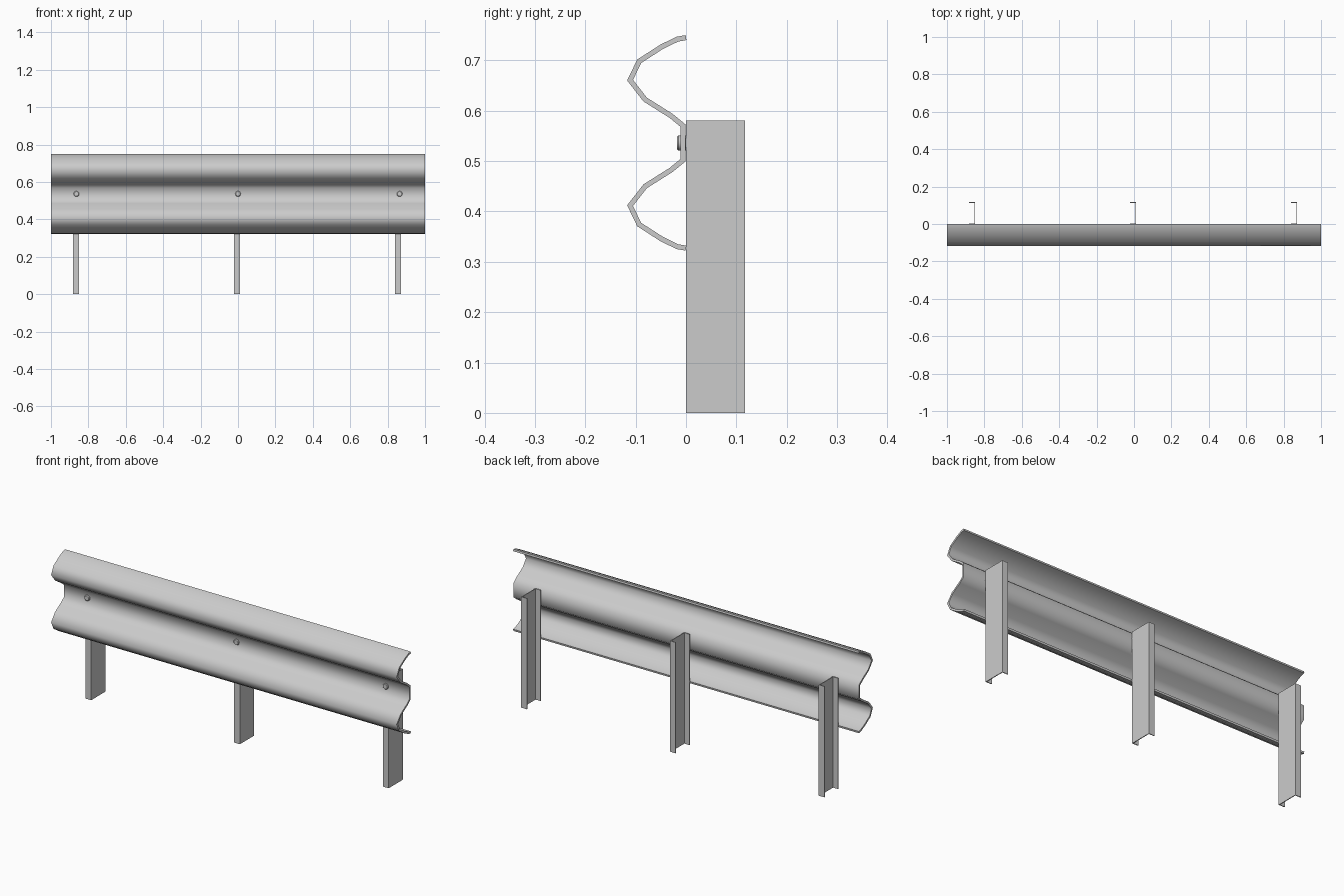
import bpy, bmesh, math

if "Cube" in bpy.data.objects:
    bpy.data.objects.remove(bpy.data.objects["Cube"])

MID_Z = 0.536       # height of the rail's centre line and bolts


def extrude_x(name, outline, x0, x1, closed):
    """Sweep a (y, z) line along x."""
    bm = bmesh.new()
    a = [bm.verts.new((x0, y, z)) for y, z in outline]
    b = [bm.verts.new((x1, y, z)) for y, z in outline]
    for i in range(len(outline) - (0 if closed else 1)):
        j = (i + 1) % len(outline)
        bm.faces.new((a[i], a[j], b[j], b[i]))
    return finish(name, bm)


def finish(name, bm):
    bmesh.ops.recalc_face_normals(bm, faces=bm.faces)
    mesh = bpy.data.meshes.new(name)
    bm.to_mesh(mesh)
    bm.free()
    obj = bpy.data.objects.new(name, mesh)
    bpy.context.collection.objects.link(obj)
    return obj


def smooth(obj, degrees):
    bpy.ops.object.select_all(action='DESELECT')
    obj.select_set(True)
    bpy.context.view_layer.objects.active = obj
    bpy.ops.object.shade_smooth_by_angle(angle=math.radians(degrees))


# Corrugated rail: upper half of the section, mirrored about its centre line
half = [(0.0, 0.745), (-0.017, 0.742), (-0.048, 0.727), (-0.093, 0.698),
        (-0.111, 0.6605), (-0.081, 0.622), (-0.03, 0.590), (-0.0055, 0.570)]
section = half + [(y, 2 * MID_Z - z) for y, z in reversed(half)]
rail = extrude_x("rail", section, -1, 1, False)
thick = rail.modifiers.new("thickness", 'SOLIDIFY')
thick.thickness = 0.010
thick.offset = 0
thick.use_even_offset = True
bpy.context.view_layer.objects.active = rail
bpy.ops.object.modifier_apply(modifier=thick.name)
smooth(rail, 75)


# Channel posts: web on the right, flanges pointing left
def post(name, right):
    w, d, t, h = 0.033, 0.117, 0.004, 0.58
    left = right - w
    pts = [(left, 0), (right, 0), (right, d), (left, d),
           (left, d - t), (right - t, d - t), (right - t, t), (left, t)]
    bm = bmesh.new()
    base = bm.faces.new([bm.verts.new((x, y, 0)) for x, y in pts])
    top = bmesh.ops.extrude_face_region(bm, geom=[base], use_keep_orig=True)
    bmesh.ops.translate(bm, vec=(0, 0, h),
                        verts=[v for v in top["geom"] if isinstance(v, bmesh.types.BMVert)])
    return finish(name, bm)


# Bolt heads: washer-like base with a slightly narrower cap
def bolt(name, x):
    rings = [(0.0, 0.015), (-0.015, 0.015), (-0.018, 0.012)]
    n = 16
    bm = bmesh.new()
    loops = [[bm.verts.new((x + r * math.cos(2 * math.pi * i / n), y,
                            MID_Z + r * math.sin(2 * math.pi * i / n)))
              for i in range(n)] for y, r in rings]
    for a, b in zip(loops, loops[1:]):
        for i in range(n):
            j = (i + 1) % n
            bm.faces.new((a[i], a[j], b[j], b[i]))
    bm.faces.new(loops[0])
    bm.faces.new(loops[-1])
    smooth(finish(name, bm), 35)


for label, k in (("left", -1), ("middle", 0), ("right", 1)):
    post(label + "_post", 0.011 + 0.861 * k)
    bolt(label + "_bolt", 0.864 * k)
